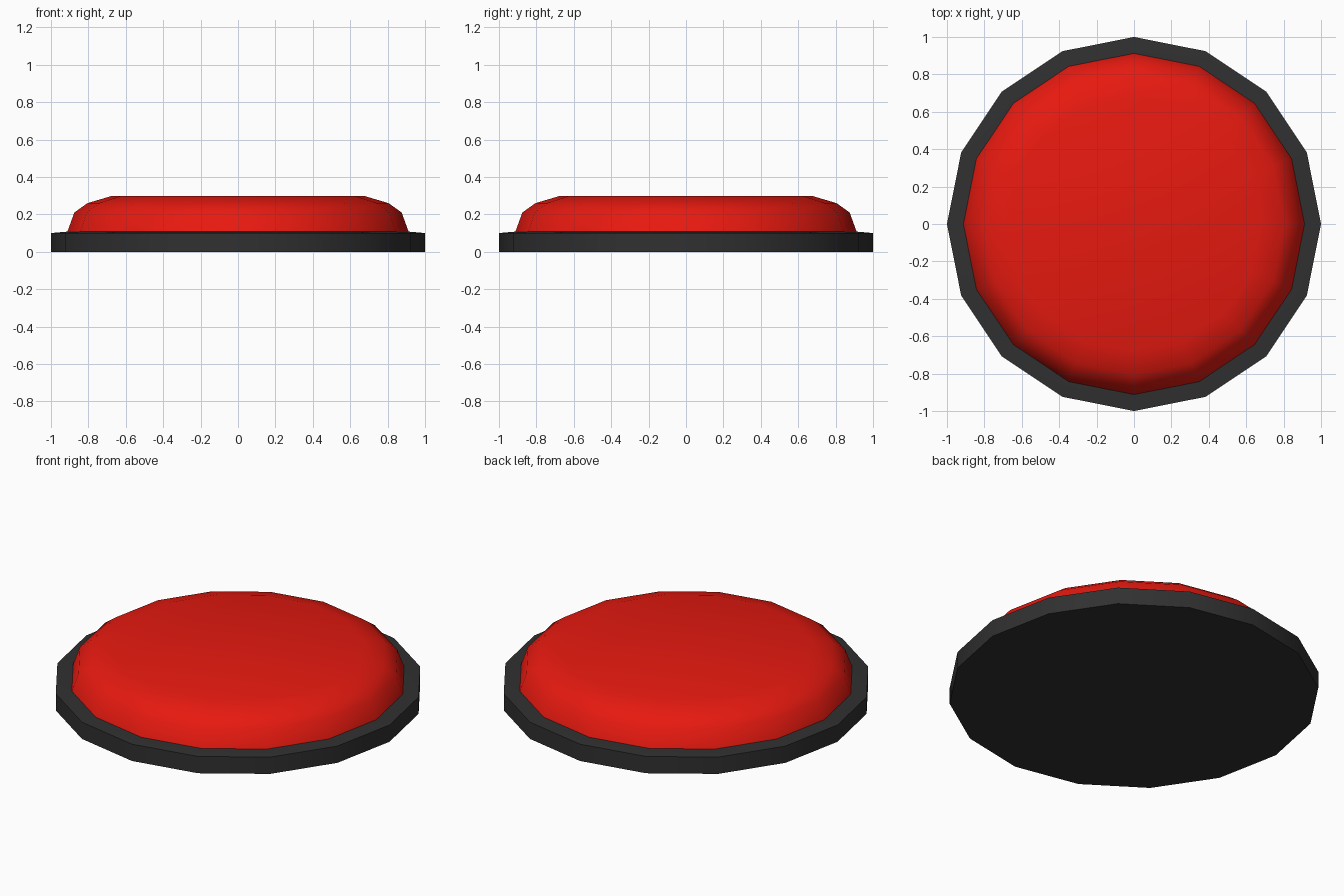
import bpy, bmesh, math

if "Cube" in bpy.data.objects:
    bpy.data.objects.remove(bpy.data.objects["Cube"])

SIDES = 16


def material(name, colour):
    m = bpy.data.materials.new(name)
    m.diffuse_color = (*colour, 1)
    m.use_nodes = True
    m.node_tree.nodes["Principled BSDF"].inputs["Base Color"].default_value = m.diffuse_color
    return m


def lathe(name, profile, mat, angle):
    """Stack 16-sided rings from (radius, height) pairs and cap both ends."""
    bm = bmesh.new()
    rings = [[bm.verts.new((r * math.cos(math.tau * i / SIDES),
                            r * math.sin(math.tau * i / SIDES), z))
              for i in range(SIDES)] for r, z in profile]
    for a, b in zip(rings, rings[1:]):
        for i in range(SIDES):
            j = (i + 1) % SIDES
            bm.faces.new((a[i], a[j], b[j], b[i]))
    bm.faces.new(rings[0][::-1])
    bm.faces.new(rings[-1])
    mesh = bpy.data.meshes.new(name)
    bm.to_mesh(mesh)
    bm.free()
    mesh.materials.append(mat)
    obj = bpy.data.objects.new(name, mesh)
    bpy.context.collection.objects.link(obj)
    bpy.ops.object.select_all(action='DESELECT')
    obj.select_set(True)
    bpy.context.view_layer.objects.active = obj
    bpy.ops.object.shade_smooth_by_angle(angle=math.radians(angle))
    return obj


# Dark base ring with a slightly sloping rim
lathe("base", [(1.0, 0), (1.0, 0.1), (0.91, 0.108)],
      material("dark_grey", (0.03, 0.03, 0.03)), 30)

# Rounded red push button
lathe("button", [(0.913, 0.105), (0.875, 0.21), (0.805, 0.26), (0.68, 0.297)],
      material("red", (0.8, 0.01, 0.005)), 60)
